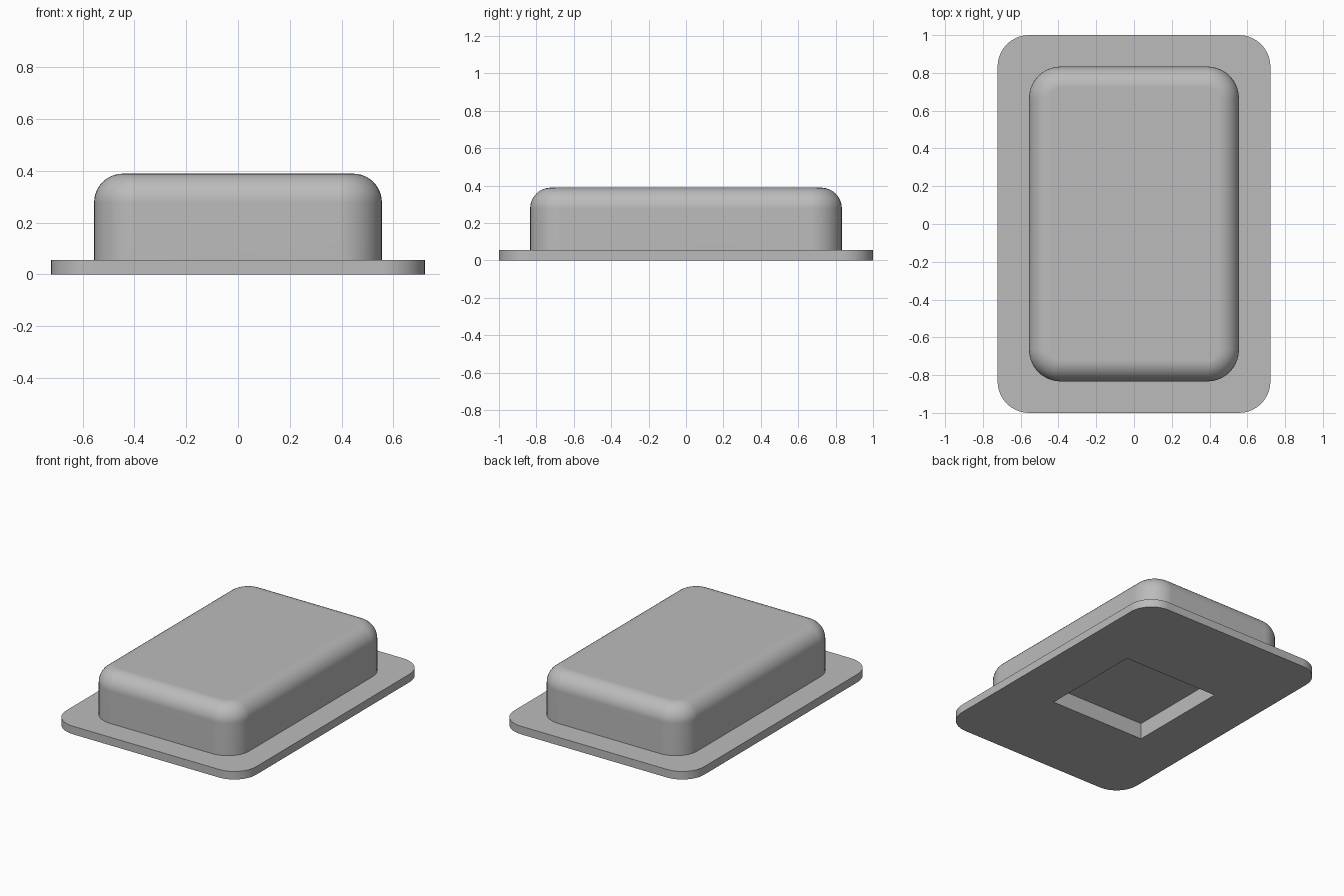
import bpy, bmesh, math

cube = bpy.data.objects.get("Cube")
if cube:
    bpy.data.objects.remove(cube, do_unlink=True)

UNIT = 1 / 36            # all sizes are whole multiples of this module
CORNER_STEPS = 10
FILLET_STEPS = 10

grey = bpy.data.materials.new("plain_grey")
grey.use_nodes = True
colour = (0.5, 0.5, 0.5, 1)
grey.diffuse_color = colour
grey.node_tree.nodes["Principled BSDF"].inputs["Base Color"].default_value = colour


def ring(bm, half_x, half_y, radius, z):
    """Closed rounded-rectangle loop of vertices, counter-clockwise from above."""
    verts = []
    for quarter, (sx, sy) in enumerate([(1, 1), (-1, 1), (-1, -1), (1, -1)]):
        for step in range(CORNER_STEPS + 1):
            a = (quarter + step / CORNER_STEPS) * math.pi / 2
            verts.append(bm.verts.new((sx * (half_x - radius) + radius * math.cos(a),
                                       sy * (half_y - radius) + radius * math.sin(a), z)))
    return verts


def square(bm, half, z):
    return [bm.verts.new((sx * half, sy * half, z))
            for sx, sy in [(1, 1), (-1, 1), (-1, -1), (1, -1)]]


def skin(bm, low, high):
    """Join two matching loops with quads."""
    n = len(low)
    for i in range(n):
        j = (i + 1) % n
        bm.faces.new((low[i], low[j], high[j], high[i]))


bm = bmesh.new()
plate_x, plate_y, plate_top = 26 * UNIT, 36 * UNIT, 2 * UNIT
body_x, body_y, body_top = 20 * UNIT, 30 * UNIT, 14 * UNIT
corner, fillet = 6 * UNIT, 4 * UNIT

# Flange plate, then the body wall and its rounded top edge
loops = [ring(bm, plate_x, plate_y, corner, 0),
         ring(bm, plate_x, plate_y, corner, plate_top),
         ring(bm, body_x, body_y, corner, plate_top)]
for step in range(FILLET_STEPS + 1):
    a = step / FILLET_STEPS * math.pi / 2
    inset = fillet * (1 - math.cos(a))
    loops.append(ring(bm, body_x - inset, body_y - inset, corner - inset,
                      body_top - fillet + fillet * math.sin(a)))
for low, high in zip(loops, loops[1:]):
    skin(bm, low, high)
bm.faces.new(loops[-1])

# Square pocket in the underside
mouth = square(bm, 13 * UNIT, 0)
roof = square(bm, 13 * UNIT, 4 * UNIT)
skin(bm, mouth, roof)
bm.faces.new(roof)

# Underside: each side of the pocket fans out to its stretch of the plate edge
outline = loops[0]
per = CORNER_STEPS + 1
for q in range(4):
    arc = outline[q * per:(q + 1) * per]
    for p, r in zip(arc, arc[1:]):
        bm.faces.new((mouth[q], r, p))
    nxt = (q + 1) % 4
    bm.faces.new((mouth[q], mouth[nxt], outline[nxt * per], arc[-1]))

bmesh.ops.recalc_face_normals(bm, faces=bm.faces[:])
mesh = bpy.data.meshes.new("flanged_cover")
bm.to_mesh(mesh)
bm.free()
mesh.materials.append(grey)

cover = bpy.data.objects.new("flanged_cover", mesh)
bpy.context.collection.objects.link(cover)
bpy.context.view_layer.objects.active = cover
cover.select_set(True)
bpy.ops.object.shade_smooth_by_angle(angle=math.radians(30))

# Keep the large flat faces evenly shaded next to the fillets
weighted = cover.modifiers.new("flat_face_normals", 'WEIGHTED_NORMAL')
weighted.keep_sharp = True
